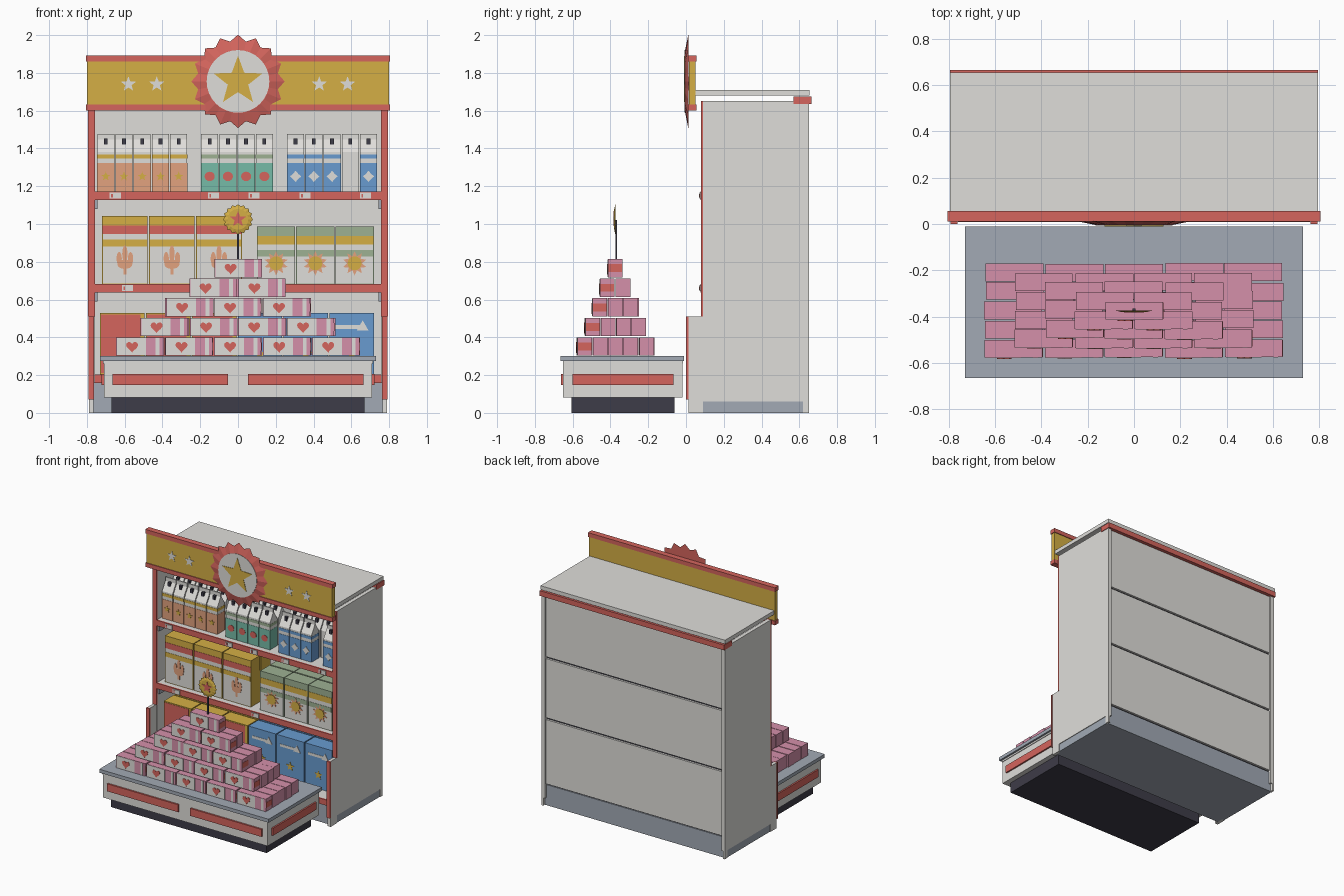
import bpy, bmesh, random
from math import sin, cos, pi, tau

if "Cube" in bpy.data.objects:
    bpy.data.objects.remove(bpy.data.objects["Cube"])
random.seed(4)


def material(name, *rgb):
    m = bpy.data.materials.new(name)
    m.use_nodes = True
    m.diffuse_color = (*rgb, 1)
    bsdf = next(n for n in m.node_tree.nodes if n.type == "BSDF_PRINCIPLED")
    bsdf.inputs["Base Color"].default_value = (*rgb, 1)
    bsdf.inputs["Roughness"].default_value = 0.7
    return m


WHITE = material("warm white", .74, .73, .70)
RED = material("coral red", .66, .13, .11)
YELLOW = material("mustard yellow", .66, .43, .06)
STEEL = material("blue grey", .36, .40, .46)
DARK = material("charcoal", .048, .045, .065)
PINK = material("rose pink", .66, .28, .40)
BLUE = material("sky blue", .14, .33, .63)
GREEN = material("sage green", .34, .44, .29)
TEAL = material("mint teal", .18, .50, .39)
ORANGE = material("peach orange", .76, .36, .21)


def finish(name, bm, mat):
    bmesh.ops.recalc_face_normals(bm, faces=bm.faces)
    me = bpy.data.meshes.new(name)
    bm.to_mesh(me)
    bm.free()
    me.materials.append(mat)
    ob = bpy.data.objects.new(name, me)
    bpy.context.collection.objects.link(ob)
    return ob


def box(name, mat, x0, x1, y0, y1, z0, z1):
    bm = bmesh.new()
    bmesh.ops.create_cube(bm, size=1)
    for v in bm.verts:
        v.co = (x1 if v.co.x > 0 else x0, y1 if v.co.y > 0 else y0, z1 if v.co.z > 0 else z0)
    return finish(name, bm, mat)


def extrude(name, mat, pts, vec):
    """Close the outline and push it along vec."""
    bm = bmesh.new()
    face = bm.faces.new([bm.verts.new(p) for p in pts])
    out = bmesh.ops.extrude_face_region(bm, geom=[face])["geom"]
    bmesh.ops.translate(bm, vec=vec, verts=[g for g in out if isinstance(g, bmesh.types.BMVert)])
    return finish(name, bm, mat)


def plate(name, mat, shape, x, y, z, t=.003):
    """Thin emblem facing the front, its back at y."""
    return extrude(name, mat, [(x + a, y - t, z + b) for a, b in shape], (0, t, 0))


def star(r, inner=.42, n=5):
    return [((r if i % 2 == 0 else r * inner) * sin(i * pi / n),
             (r if i % 2 == 0 else r * inner) * cos(i * pi / n)) for i in range(2 * n)]


def oval(rx, rz, n=16):
    return [(rx * sin(i * tau / n), rz * cos(i * tau / n)) for i in range(n)]


def heart(s, n=24):
    ts = [i * tau / n for i in range(n)]
    return [(s * sin(t) ** 3, s * (13 * cos(t) - 5 * cos(2 * t) - 2 * cos(3 * t) - cos(4 * t)) / 16)
            for t in ts]


def rosette(name, mat, r, x, y, z, depth, n=16):
    """Zigzag rim sloping up to a flat round centre."""
    bm = bmesh.new()
    rim = [bm.verts.new((x + a, y, z + b)) for a, b in star(r, .87, n)]
    mid = [bm.verts.new((x + a, y - depth, z + b)) for a, b in oval(r * .68, r * .68, 2 * n)]
    for i in range(2 * n):
        j = (i + 1) % (2 * n)
        bm.faces.new((rim[i], rim[j], mid[j], mid[i]))
    bm.faces.new(mid)
    bm.faces.new(rim[::-1])
    return finish(name, bm, mat)


# Shelf cabinet: sides, cheeks and red edging
for s in (-1, 1):
    def side(name, mat, a, b, *yz):
        box(name, mat, *sorted((s * a, s * b)), *yz)
    side("side_panel", WHITE, .76, .79, .09, .65, .06, 1.65)
    side("side_edge", RED, .757, .793, .08, .09, .51, 1.65)
    side("lower_cheek", WHITE, .765, .79, .012, .09, 0, .51)
    side("cheek_edge", RED, .763, .792, 0, .012, .07, .51)
    for z in (.64, 1.13):
        side("shelf_bracket", STEEL, .745, .76, .1, .3, z - .05, z)
    side("back_leg", WHITE, .775, .79, .62, .65, 0, .06)
box("cabinet_base", STEEL, -.77, .77, .04, .63, .01, .16)
box("base_skirt", STEEL, -.785, .785, .04, .63, 0, .06)

# Three back panels with dark seams
box("back_core", DARK, -.76, .76, .605, .622, .15, 1.64)
box("back_lining", WHITE, -.76, .76, .595, .605, .15, 1.64)
for z0, z1 in ((.17, .67), (.685, 1.145), (1.16, 1.64)):
    box("back_panel", WHITE, -.76, .76, .622, .638, z0, z1)
box("back_top_rail", RED, -.795, .795, .57, .665, 1.635, 1.675)
box("roof", WHITE, -.795, .795, .05, .655, 1.68, 1.71)

# Shelves with red fronts and price tags
for y, z, tags in ((.02, .2, ()), (.09, .68, (-.585, .095)), (.09, 1.17, (-.65, -.13, .085, .355, .675))):
    box("shelf", WHITE, -.76, .76, y, .6, z - .035, z)
    box("shelf_front", RED, -.76, .76, y - .012, y, z - .042, z + .002)
    for x in tags:
        box("price_tag", WHITE, x - .03, x + .03, y - .018, y - .012, z - .036, z - .004)
        box("tag_mark", RED, x - .022, x - .012, y - .02, y - .018, z - .03, z - .01)

# Header sign with rosette
box("sign_board", YELLOW, -.8, .8, .016, .05, 1.62, 1.87)
for z in (1.6, 1.86):
    box("sign_trim", RED, -.806, .806, .01, .056, z, z + .032)
for x in (-.58, -.43, .43, .58):
    plate("sign_star", WHITE, star(.042), x, .016, 1.74)
rosette("sign_rosette", RED, .247, 0, .012, 1.755, .016)
plate("rosette_disc", WHITE, oval(.166, .166, 32), 0, -.004, 1.755)
plate("rosette_star", YELLOW, star(.135), 0, -.007, 1.755)


# Gabled drink cartons on the top shelf
def carton(x, y, colour=None, accent=None, emblem=None, mark=None):
    w, d, z = .09, .09, 1.172
    prof = [(0, 0), (d, 0), (d, .21), (d / 2 + .005, .275), (d / 2 + .005, .305),
            (d / 2 - .005, .305), (d / 2 - .005, .275), (0, .21)]
    extrude("carton", WHITE, [(x, y + a, z + b) for a, b in prof], (w, 0, 0))
    box("carton_cap", DARK, x + .035, x + .055, y + .018, y + .04, z + .25, z + .28)
    if colour:
        box("carton_band", colour, x - .001, x + w + .001, y - .002, y + d + .001, z, z + .15)
        box("carton_stripe", accent, x - .001, x + w + .001, y - .002, y + d + .001, z + .175, z + .197)
        plate("carton_emblem", mark, emblem, x + w / 2, y - .002, z + .08)


def carton_group(start, slots, *look):
    for i in slots:
        carton(start + i * .0965, .13, *look)
    for i in range(max(slots) + 1):
        carton(start + i * .0965, .235)


carton_group(-.745, range(5), ORANGE, YELLOW, star(.026), YELLOW)
carton_group(-.195, range(4), TEAL, GREEN, oval(.027, .025), RED)
carton_group(.26, (0, 1, 2, 4), BLUE, BLUE, star(.03, .65, 4), WHITE)


# Printed boxes on the middle shelf
def cereal(x, w, h, colour, stripe, grain):
    z, y, cx = .682, .13, x + w / 2
    for row in range(2):
        box("cereal_box", colour, x, x + w, y + row * .125, y + .115 + row * .125, z, z + h)
    top = z + h - .05
    box("cereal_label", WHITE, x + .004, x + w - .004, y - .002, y, z + .004, top - .045)
    box("cereal_stripe", stripe, x + .002, x + w - .002, y - .002, y, top - .045, top)
    box("cereal_thin_stripe", colour, x + .004, x + w - .004, y - .004, y - .002, top - .11, top - .075)
    if grain:
        for dx, dz, rz in ((-.03, -.005, .035), (0, .02, .045), (.03, -.005, .035)):
            plate("grain_leaf", ORANGE, oval(.014, rz), cx + dx, y - .002, z + .14 + dz)
        plate("grain_base", ORANGE, oval(.04, .025), cx, y - .002, z + .105)
        box("grain_stem", ORANGE, cx - .008, cx + .008, y - .005, y - .002, z + .05, z + .1)
    else:
        plate("sun_rays", ORANGE, star(.065, .6, 10), cx, y - .002, z + .11)
        plate("sun_disc", YELLOW, oval(.037, .037), cx, y - .005, z + .11)


for i in range(3):
    cereal(-.72 + i * .249, .242, .36, YELLOW, RED, True)
    cereal(.1 + i * .208, .203, .305, GREEN, YELLOW, False)

# Large packs on the bottom shelf
for i in range(6):
    x, w, y = -.73 + i * .243, .235, .13
    colour = YELLOW if i < 3 else BLUE
    for row in range(2):
        box("large_pack", colour, x, x + w, y + row * .13, y + .12 + row * .13, .202, .53)
    if i < 3:
        box("pack_panel", RED, x + .006, x + w - .02, y - .002, y, .21, .522)
    else:
        box("pack_stripe", WHITE, x + .03, x + w - .06, y - .002, y, .445, .465)
        plate("pack_tail", WHITE, star(.035, .5, 3), x + w - .06, y, .455)
        plate("pack_star", YELLOW, star(.035), x + w / 2, y, .31)

# Display table
box("table_top", STEEL, -.73, .73, -.665, -.01, .275, .302)
box("table_lip", WHITE, -.715, .715, -.652, -.016, .262, .275)
box("table_body", WHITE, -.71, .71, -.65, -.018, .082, .265)
box("table_plinth", DARK, -.67, .67, -.605, -.06, 0, .085)
for s in (-1, 1):
    box("front_inlay", RED, *sorted((s * .052, s * .665)), -.663, -.65, .147, .205)
    box("side_inlay", RED, *sorted((s * .71, s * .722)), -.6, -.065, .147, .205)

# Pyramid of gift boxes
W, D, H, CY = .25, .077, .097, -.37
for layer in range(5):
    n = 5 - layer
    z = .303 + layer * .1035
    for i in range(n):
        for j in range(n):
            x = (i - n / 2) * .259 + .004 + random.uniform(-.004, .004)
            y = CY + (j - n / 2) * .082 + random.uniform(-.003, .003)
            box("gift_box", PINK, x, x + W, y, y + D, z, z + H)
            if j == 0:
                box("gift_label", WHITE, x + .004, x + W * .63, y - .002, y, z + .002, z + H - .002)
                box("gift_stripe", WHITE, x + W * .84, x + W * .92, y - .002, y, z + .002, z + H - .002)
                plate("gift_heart", RED, heart(.032), x + W * .34, y - .002, z + H * .5)
                box("gift_end_label", RED, x + W, x + W + .002, y + .003, y + D - .003, z + .028, z + .07)

# Topper on a stick
box("topper_stick", DARK, -.006, .006, CY - .004, CY + .004, .8, 1.02)
rosette("topper_rosette", YELLOW, .08, 0, CY - .004, 1.025, .006)
plate("topper_star", RED, star(.045), 0, CY - .01, 1.025)
